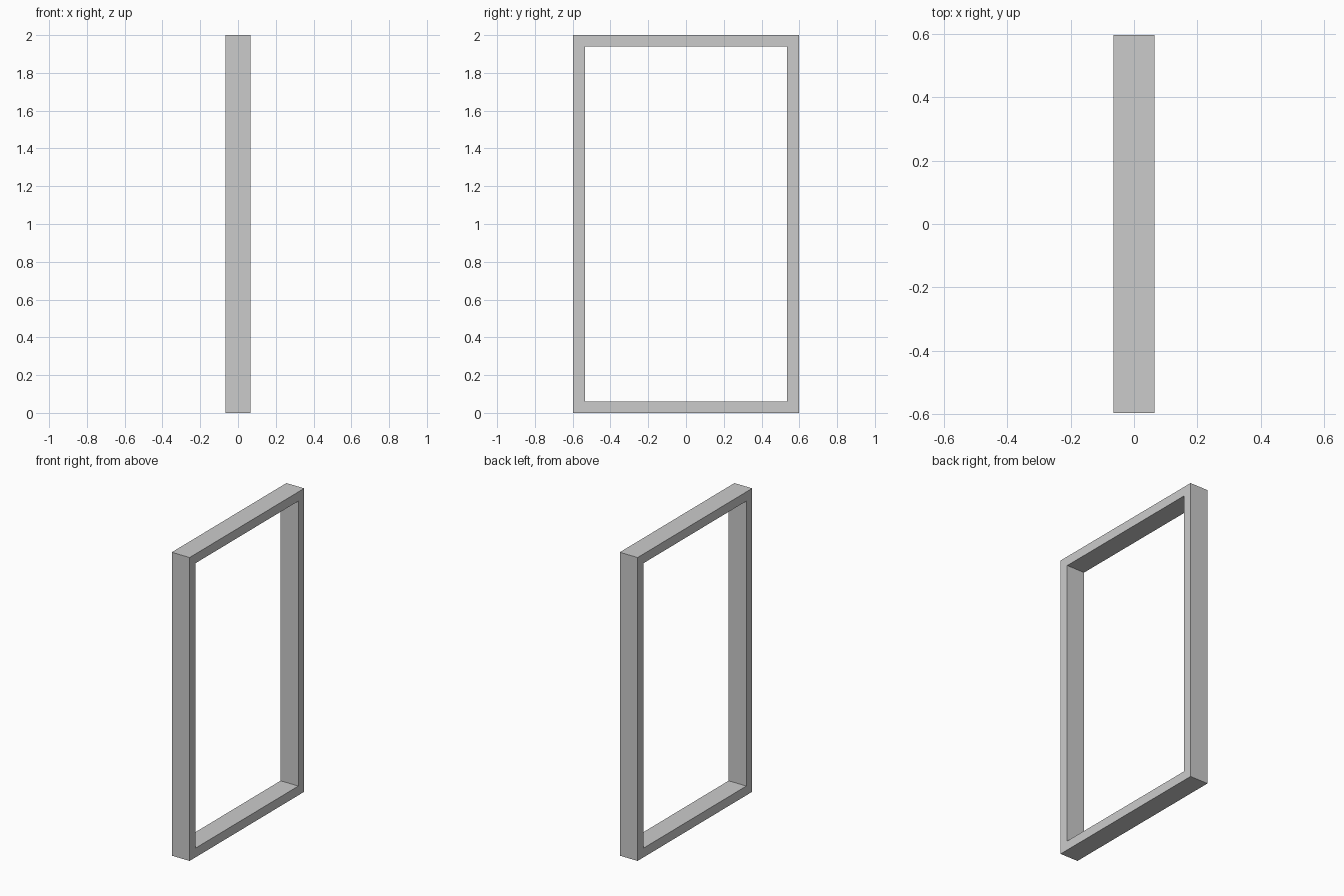
import bpy, bmesh

if "Cube" in bpy.data.objects:
    bpy.data.objects.remove(bpy.data.objects["Cube"])

DEPTH, WIDTH, HEIGHT, BAR = 0.13, 1.194, 2.0, 0.061


def rectangle(bm, x, inset):
    """Ring of four corner vertices in the YZ plane."""
    y = WIDTH / 2 - inset
    low, high = inset, HEIGHT - inset
    return [bm.verts.new((x, a, b)) for a, b in
            ((-y, low), (y, low), (y, high), (-y, high))]


# Rectangular frame: a closed cross-section swept around the opening
bm = bmesh.new()
rings = [rectangle(bm, x, inset) for x, inset in
         ((-DEPTH / 2, 0), (DEPTH / 2, 0), (DEPTH / 2, BAR), (-DEPTH / 2, BAR))]
for i in range(4):
    a, b = rings[i], rings[(i + 1) % 4]
    for j in range(4):
        k = (j + 1) % 4
        bm.faces.new((a[j], a[k], b[k], b[j]))
bmesh.ops.recalc_face_normals(bm, faces=bm.faces)

mesh = bpy.data.meshes.new("door_frame")
bm.to_mesh(mesh)
bm.free()
bpy.context.collection.objects.link(bpy.data.objects.new("door_frame", mesh))
